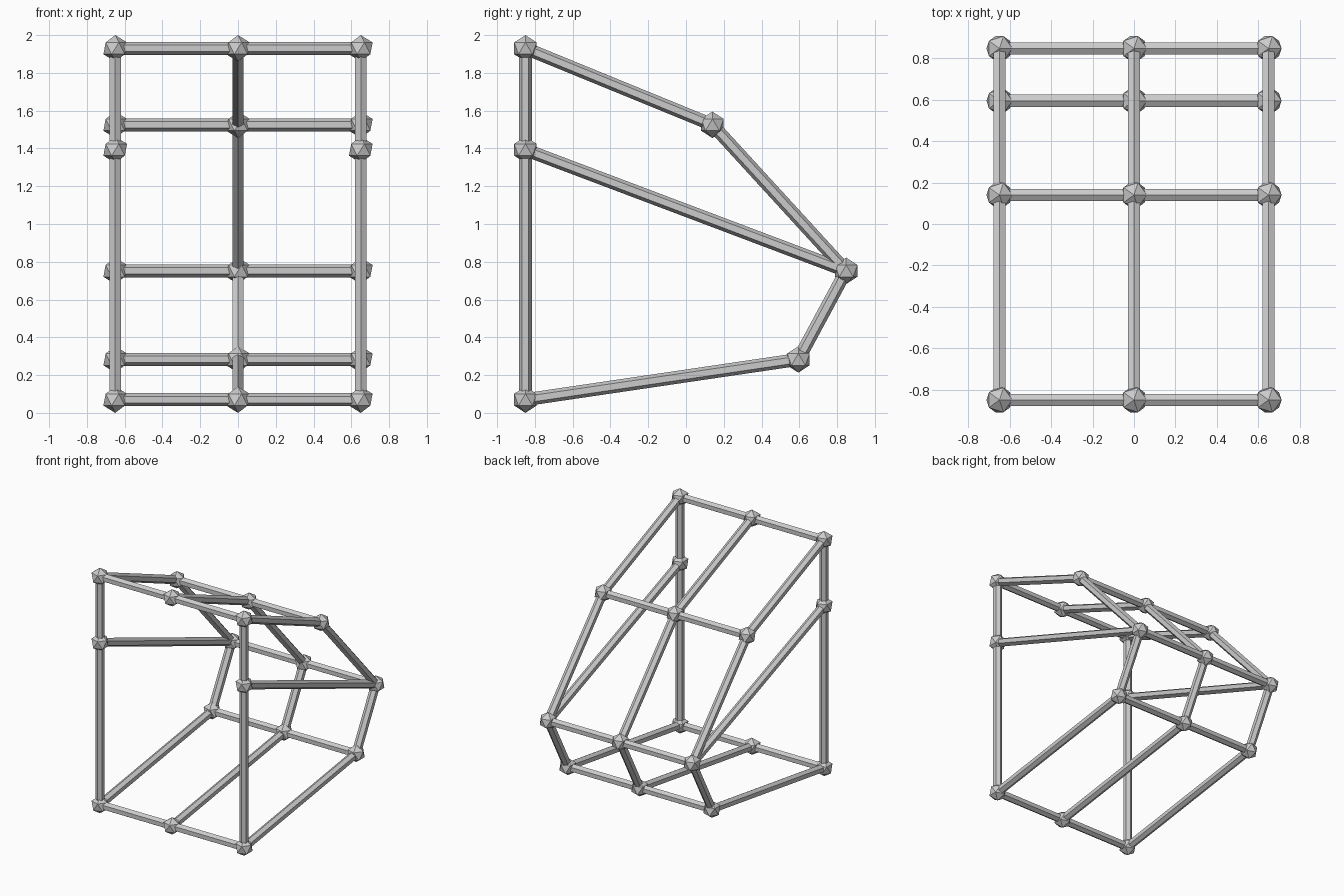
import bpy, bmesh
from mathutils import Vector, Matrix

if "Cube" in bpy.data.objects:
    bpy.data.objects.remove(bpy.data.objects["Cube"])

NODE_R, ROD_R, HALF_W = 0.07, 0.034, 0.65

# Side profile of the frame as (y, z)
P = {
    "front_top": (-0.85, 1.93),
    "front_mid": (-0.85, 1.393),
    "front_bottom": (-0.85, 0.07),
    "roof": (0.14, 1.525),
    "rear": (0.848, 0.752),
    "rear_bottom": (0.595, 0.283),
}
SHARED = [("front_top", "roof"), ("roof", "rear"),
          ("rear", "rear_bottom"), ("rear_bottom", "front_bottom")]
SIDE_ONLY = [("front_top", "front_mid"), ("front_mid", "front_bottom"),
             ("front_mid", "rear")]


def point(x, key):
    return Vector((x, *P[key]))


def finish(bm, name):
    mesh = bpy.data.meshes.new(name)
    bm.to_mesh(mesh)
    bm.free()
    obj = bpy.data.objects.new(name, mesh)
    bpy.context.collection.objects.link(obj)


def rod(bm, a, b):
    d = b - a
    rot = d.to_track_quat('Z', 'Y').to_matrix().to_4x4()
    bmesh.ops.create_cone(bm, cap_ends=True, segments=6, radius1=ROD_R,
                          radius2=ROD_R, depth=d.length,
                          matrix=Matrix.Translation((a + b) / 2) @ rot)


# Side and middle frames: hexagonal rods with icosahedral joints
for label, x in (("left", -HALF_W), ("middle", 0.0), ("right", HALF_W)):
    bm = bmesh.new()
    for a, b in SHARED + (SIDE_ONLY if x else []):
        rod(bm, point(x, a), point(x, b))
    finish(bm, label + "_frame_rods")

    bm = bmesh.new()
    for key in P:
        if x or key != "front_mid":
            bmesh.ops.create_icosphere(bm, subdivisions=1, radius=NODE_R,
                                       matrix=Matrix.Translation(point(x, key)))
    finish(bm, label + "_frame_joints")

# Crossbars linking the three frames
for key in P:
    if key != "front_mid":
        bm = bmesh.new()
        rod(bm, point(-HALF_W, key), point(0, key))
        rod(bm, point(0, key), point(HALF_W, key))
        finish(bm, key + "_crossbar")
